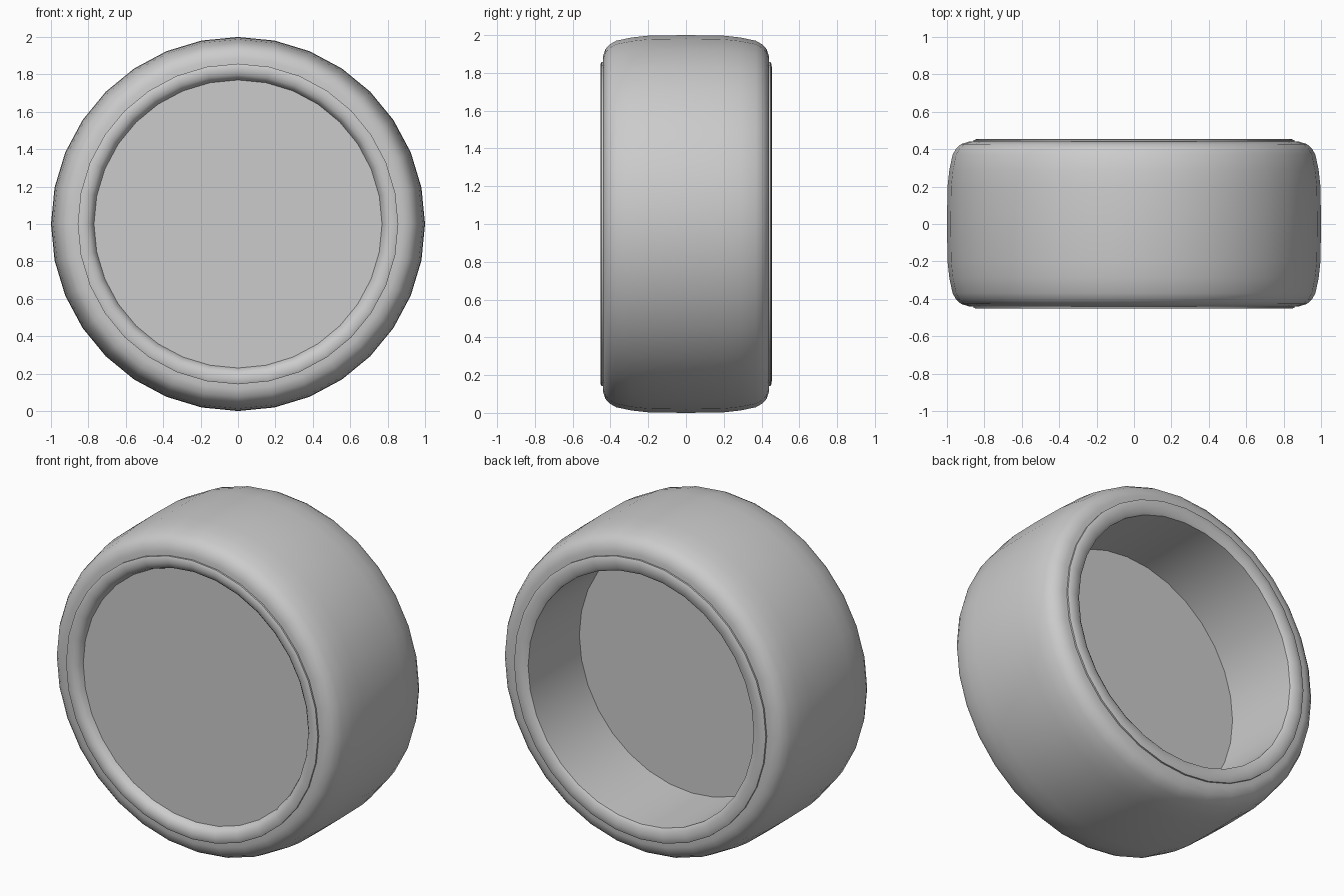
import bpy, bmesh, math

if "Cube" in bpy.data.objects:
    bpy.data.objects.remove(bpy.data.objects["Cube"])

SIDES = 32
grey = bpy.data.materials.new("plain grey")
grey.diffuse_color = (0.6, 0.6, 0.6, 1)
grey.use_nodes = True
grey.node_tree.nodes["Principled BSDF"].inputs["Base Color"].default_value = grey.diffuse_color


def lathe(name, profile, closed=False):
    """Spin a (radius, y) profile about the wheel axle at z = 1; radius 0 makes a cap."""
    bm = bmesh.new()
    rings = []
    for r, y in profile:
        if r == 0:
            rings.append([bm.verts.new((0, y, 1))] * SIDES)
        else:
            rings.append([bm.verts.new((r * math.sin(a), y, 1 + r * math.cos(a)))
                          for a in (2 * math.pi * i / SIDES for i in range(SIDES))])
    pairs = list(zip(rings, rings[1:]))
    if closed:
        pairs.append((rings[-1], rings[0]))
    for a, b in pairs:
        for i in range(SIDES):
            j = (i + 1) % SIDES
            corners = list(dict.fromkeys((a[i], a[j], b[j], b[i])))
            bm.faces.new(corners)
    bmesh.ops.recalc_face_normals(bm, faces=bm.faces)
    mesh = bpy.data.meshes.new(name)
    bm.to_mesh(mesh)
    bm.free()
    mesh.materials.append(grey)
    ob = bpy.data.objects.new(name, mesh)
    bpy.context.collection.objects.link(ob)
    bpy.ops.object.select_all(action='DESELECT')
    ob.select_set(True)
    bpy.context.view_layer.objects.active = ob
    bpy.ops.object.shade_smooth_by_angle(angle=math.radians(42))
    return ob


# Tyre: rounded shoulders, mirrored front to back
half = [(0.82, 0.435), (0.885, 0.44), (0.925, 0.427), (0.95, 0.405),
        (0.97, 0.37), (0.987, 0.29), (0.997, 0.2)]
lathe("tyre", half + [(1.0, 0)] + [(r, -y) for r, y in reversed(half)], closed=True)

# Rim: front lip, closed front face, open back with a recessed floor
lathe("rim", [
    (0, -0.405), (0.77, -0.405), (0.78, -0.43), (0.797, -0.446), (0.82, -0.453),
    (0.845, -0.453), (0.857, -0.448), (0.857, -0.43),
    (0.857, 0.43), (0.857, 0.448), (0.845, 0.453), (0.82, 0.455),
    (0.785, 0.45), (0.768, 0.438), (0.768, -0.06), (0, -0.06)])
